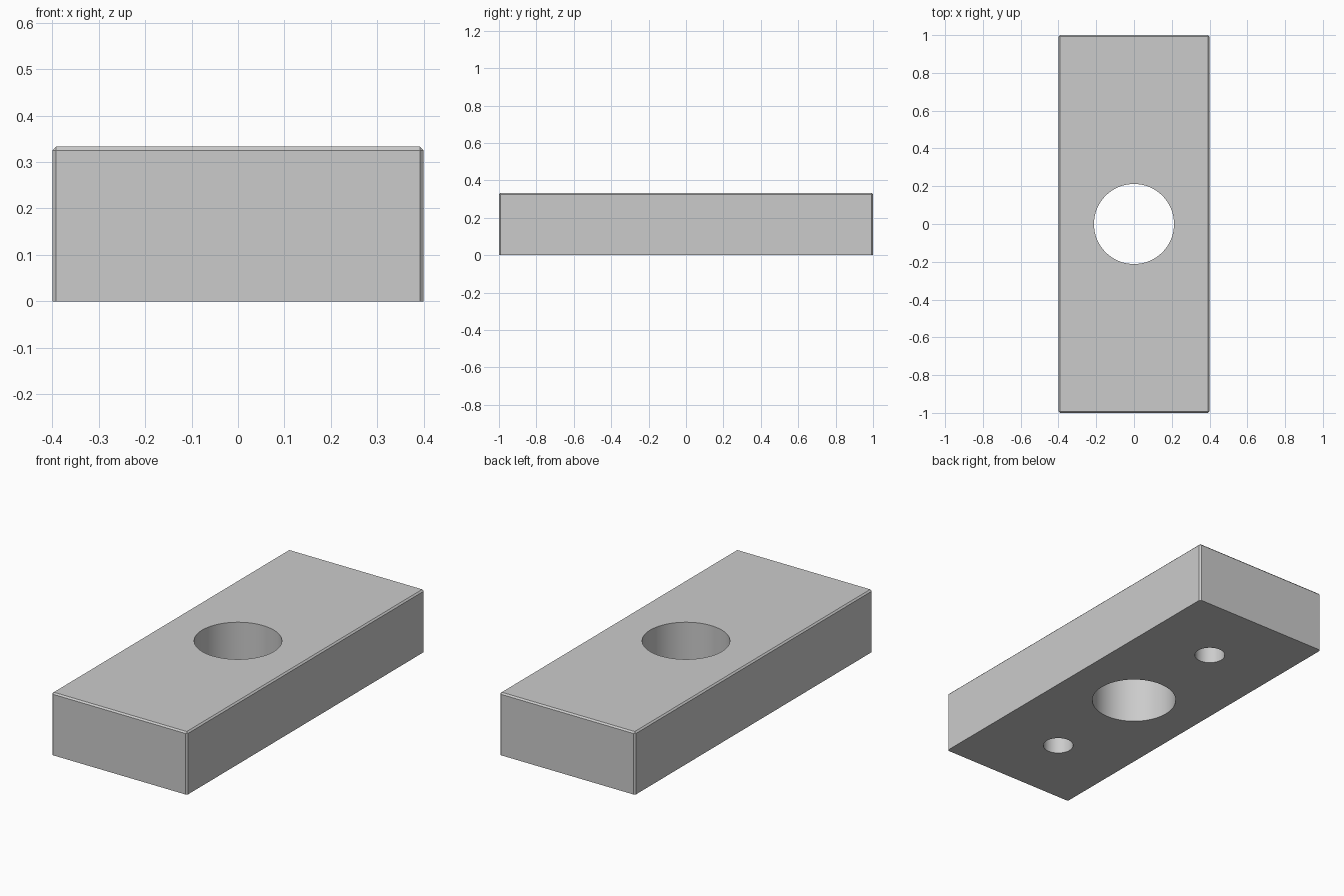
import bpy, bmesh

if "Cube" in bpy.data.objects:
    bpy.data.objects.remove(bpy.data.objects["Cube"])

W, L, H = 0.8, 2.0, 0.333
CHAMFER = 0.008
RIM = 0.05          # border around the flush base plate
PLATE_T = 0.04


def box(name, sx, sy, z0, z1):
    bpy.ops.mesh.primitive_cube_add(size=1, location=(0, 0, 0))
    ob = bpy.context.object
    ob.name = name
    for v in ob.data.vertices:
        v.co.x *= sx
        v.co.y *= sy
        v.co.z = z1 if v.co.z > 0 else z0
    return ob


def cylinder(name, r, y, z0, z1):
    bpy.ops.mesh.primitive_cylinder_add(vertices=96, radius=r, depth=z1 - z0,
                                        location=(0, y, (z0 + z1) / 2))
    ob = bpy.context.object
    ob.name = name
    return ob


def cut(ob, cutter):
    m = ob.modifiers.new("cut", 'BOOLEAN')
    m.operation = 'DIFFERENCE'
    m.solver = 'EXACT'
    m.object = cutter
    bpy.context.view_layer.objects.active = ob
    bpy.ops.object.modifier_apply(modifier=m.name)


# Main block: chamfered everywhere except around the underside
block = box("block", W, L, 0, H)
bm = bmesh.new()
bm.from_mesh(block.data)
edges = [e for e in bm.edges if max(v.co.z for v in e.verts) > 0.1]
bmesh.ops.bevel(bm, geom=edges, offset=CHAMFER, segments=1, affect='EDGES')
bm.to_mesh(block.data)
bm.free()

# Base plate set flush into a pocket in the underside
base_plate = box("base_plate", W - 2 * RIM, L - 2 * RIM, 0, PLATE_T)
pocket = box("pocket_cutter", W - 2 * RIM, L - 2 * RIM, -0.1, PLATE_T)

# Central through hole and two blind holes from below
holes = [cylinder("centre_hole_cutter", 0.212, 0, -0.2, 0.6)]
for s in (-1, 1):
    holes.append(cylinder("blind_hole_cutter", 0.076, 0.6 * s, -0.2, 0.25))

cut(block, pocket)
for part in (block, base_plate):
    for h in holes:
        cut(part, h)

for c in [pocket] + holes:
    bpy.data.objects.remove(c, do_unlink=True)

# Smooth hole walls, sharp edges elsewhere
for part in (block, base_plate):
    bpy.ops.object.select_all(action='DESELECT')
    part.select_set(True)
    bpy.context.view_layer.objects.active = part
    bpy.ops.object.shade_smooth_by_angle(angle=0.5)
